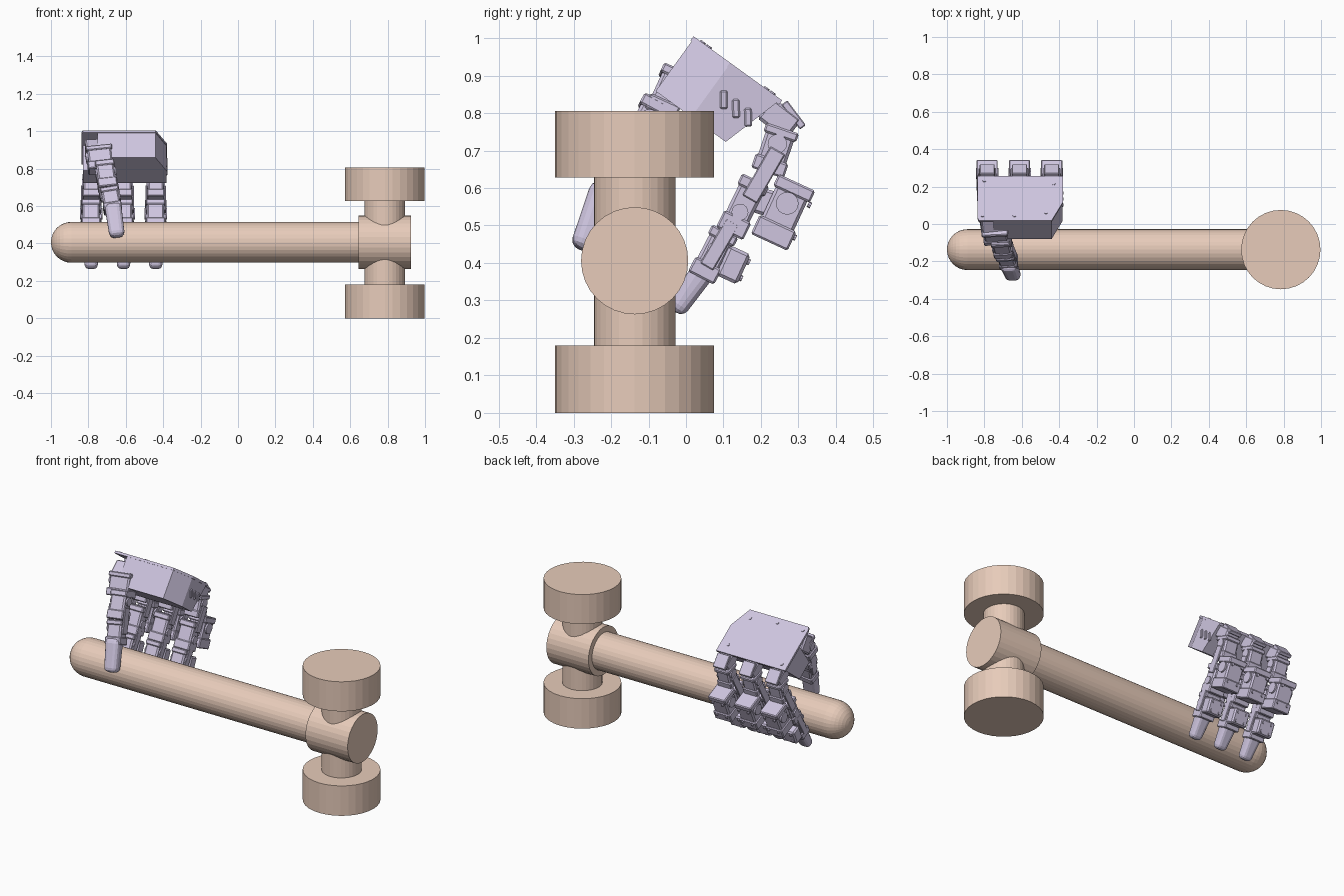
import bpy, bmesh, math
from mathutils import Vector, Matrix

if "Cube" in bpy.data.objects:
    bpy.data.objects.remove(bpy.data.objects["Cube"])


def material(name, rgb):
    m = bpy.data.materials.new(name)
    m.diffuse_color = (*rgb, 1)
    m.use_nodes = True
    m.node_tree.nodes["Principled BSDF"].inputs["Base Color"].default_value = m.diffuse_color
    return m


TAN = material("tan", (0.80, 0.60, 0.49))
LILAC = material("lilac", (0.62, 0.56, 0.74))


def finish(name, bm, mat, matrix=Matrix.Identity(4)):
    bmesh.ops.recalc_face_normals(bm, faces=bm.faces)
    me = bpy.data.meshes.new(name)
    bm.to_mesh(me)
    bm.free()
    me.materials.append(mat)
    ob = bpy.data.objects.new(name, me)
    ob.matrix_world = matrix
    bpy.context.collection.objects.link(ob)
    return ob


def frame(a, b):
    """Matrix at the middle of a-b: local z along it, local x near world x."""
    a, b = Vector(a), Vector(b)
    z = (b - a).normalized()
    x = Vector((1, 0, 0))
    x = (x - z * x.dot(z)).normalized()
    y = z.cross(x)
    m = Matrix((x, y, z)).transposed().to_4x4()
    m.translation = (a + b) / 2
    return m, (b - a).length


def lathe(name, profile, matrix, sides=32, mat=TAN):
    """Spin (radius, height) points about local z."""
    bm = bmesh.new()
    vs = [bm.verts.new((r, 0, h)) for r, h in profile]
    es = [bm.edges.new(p) for p in zip(vs, vs[1:])]
    bmesh.ops.spin(bm, geom=vs + es, cent=(0, 0, 0), axis=(0, 0, 1),
                   angle=math.tau, steps=sides, use_duplicate=False)
    bmesh.ops.remove_doubles(bm, verts=bm.verts, dist=1e-4)
    return finish(name, bm, mat, matrix)


def drum(name, r, z0, z1, matrix, sides=32, mat=TAN):
    return lathe(name, [(0, z0), (r, z0), (r, z1), (0, z1)], matrix, sides, mat)


def block(name, a, b, w, d, bevel=0.008, taper=1.0, seg=1):
    """Bevelled box running from a to b, w wide and d deep."""
    m, length = frame(a, b)
    bm = bmesh.new()
    bmesh.ops.create_cube(bm, size=1)
    for v in bm.verts:
        k = taper if v.co.z > 0 else 1
        v.co = Vector((v.co.x * w * k, v.co.y * d * k, v.co.z * length))
    bmesh.ops.bevel(bm, geom=bm.edges[:], offset=bevel, segments=seg,
                    profile=0.5, affect='EDGES')
    return finish(name, bm, LILAC, m)


def servo(name, a, b, w, d, horn=0.35):
    """Motor housing: waisted body, end caps and a round horn on each side."""
    a, b = Vector(a), Vector(b)
    block(name + "_body", a, b, w * 0.84, d * 0.86)
    block(name + "_cap_a", a, a.lerp(b, 0.2), w * 0.94, d, 0.005)
    block(name + "_cap_b", a.lerp(b, 0.68), b, w * 0.94, d, 0.005)
    m, length = frame(a, b)
    turn = Matrix.Rotation(math.pi / 2, 4, 'Y')
    at = Matrix.Translation((0, 0, length * (horn - 0.5)))
    drum(name + "_horn", d * 0.28, -w / 2, w / 2, m @ at @ turn, 16, LILAC)


def screws(name, a, b, w, d):
    """Four screw heads on the outward face of a block."""
    m, length = frame(a, b)
    turn = Matrix.Rotation(math.pi / 2, 4, 'X')
    for i, (sx, sz) in enumerate(((1, 1), (1, -1), (-1, 1), (-1, -1))):
        at = Matrix.Translation((sx * w * 0.27, -d / 2, sz * length * 0.27))
        drum(f"{name}_{i}", 0.008, -0.003, 0.006, m @ at @ turn, 8, LILAC)


# Mallet: round-ended handle, collar, neck and two drums
CY, CZ, HX = -0.137, 0.406, 0.785
R = 0.109
along_x = Matrix.Translation((0, CY, CZ)) @ Matrix.Rotation(math.pi / 2, 4, 'Y')
cap = [(R * math.sin(t), -1 + R - R * math.cos(t))
       for t in (i * math.pi / 16 for i in range(9))]
lathe("handle", cap + [(R, 0.70), (0, 0.70)], along_x)
drum("collar", 0.143, 0.645, 0.925, along_x)
upright = Matrix.Translation((HX, CY, 0))
drum("neck", R, 0.17, 0.64, upright)
drum("lower_drum", 0.212, 0, 0.18, upright)
drum("upper_drum", 0.212, 0.628, 0.806, upright)

# Palm: local x across, s down the back of the hand, t into the palm
S, T = Vector((0, 0.81, -0.586)), Vector((0, -0.586, -0.81))
palm = Matrix((Vector((1, 0, 0)), S, T)).transposed().to_4x4()
palm.translation = (0, 0.02, 1.005)


def slab(name, outline, t0, t1, slope=False):
    bm = bmesh.new()
    f = bm.faces.new([bm.verts.new((x, s, t0)) for x, s in outline])
    r = bmesh.ops.extrude_face_region(bm, geom=[f])
    for v in (g for g in r["geom"] if isinstance(g, bmesh.types.BMVert)):
        v.co.z = t1
        if slope and v.co.y > 0.25:
            v.co.y -= 0.05
    return finish(name, bm, LILAC, palm)


slab("palm_back_plate", [(-0.83, 0), (-0.44, 0), (-0.38, 0.12), (-0.38, 0.292),
                         (-0.838, 0.292), (-0.838, 0.02)], 0, 0.014)
slab("palm_body", [(-0.75, 0.004), (-0.441, 0.004), (-0.383, 0.122), (-0.383, 0.285),
                   (-0.83, 0.285), (-0.83, 0.12), (-0.75, 0.12)], 0.01, 0.178, True)
for i, (x, s) in enumerate(((-0.81, 0.03), (-0.47, 0.05), (-0.43, 0.24),
                            (-0.80, 0.26), (-0.64, 0.03))):
    drum(f"palm_screw_{i}", 0.009, -0.004, 0.01,
         palm @ Matrix.Translation((x, s, 0)), 10, LILAC)
# Ribs on the side of the palm
for i in range(3):
    p = palm @ Vector((-0.383, 0.15 + i * 0.04, 0.07))
    q = palm @ Vector((-0.383, 0.18 + i * 0.04, 0.11))
    block(f"palm_side_rib_{i}", p, q, 0.012, 0.02, 0.004)

# Three fingers curled behind the handle
for n, x in zip(("index", "middle", "outer"), (-0.785, -0.612, -0.44)):
    P = lambda y, z: (x, y, z)
    block(n + "_knuckle_bracket", P(0.21, 0.815), P(0.288, 0.755), 0.085, 0.07)
    block(n + "_knuckle_lip", P(0.262, 0.828), P(0.312, 0.762), 0.08, 0.02, 0.003)
    servo(n + "_knuckle_motor", P(0.258, 0.76), P(0.217, 0.64), 0.10, 0.092)
    for side in (-1, 1):
        sx = x + side * 0.05
        block(f"{n}_fork_{side}", (sx, 0.245, 0.70), (sx, 0.17, 0.57),
              0.01, 0.045, 0.003)
        block(f"{n}_tip_fork_{side}", (sx - side * 0.004, 0.125, 0.51),
              (sx - side * 0.004, 0.055, 0.39), 0.01, 0.04, 0.003)
    servo(n + "_inner_motor", P(0.186, 0.622), P(0.116, 0.478), 0.108, 0.08, 0.6)
    block(n + "_motor_bridge", P(0.17, 0.575), P(0.25, 0.55), 0.07, 0.07)
    servo(n + "_outer_motor", P(0.296, 0.615), P(0.222, 0.455), 0.12, 0.108)
    screws(n + "_motor_screw", P(0.296, 0.615), P(0.222, 0.455), 0.12, 0.108)
    servo(n + "_end_motor", P(0.105, 0.485), P(0.04, 0.36), 0.10, 0.078, 0.4)
    block(n + "_end_bracket", P(0.145, 0.435), P(0.108, 0.355), 0.10, 0.062)
    screws(n + "_end_screw", P(0.145, 0.435), P(0.108, 0.355), 0.10, 0.062)
    block(n + "_fingertip", P(0.05, 0.385), P(-0.03, 0.27), 0.085, 0.066,
          0.022, 0.8, 3)

# Thumb in front of the handle
A, B = (-0.745, -0.02, 0.91), (-0.73, -0.075, 0.79)
block("thumb_mount", (-0.76, 0.05, 0.92), (-0.75, -0.04, 0.86), 0.12, 0.10)
servo("thumb_base_motor", A, B, 0.15, 0.09)
servo("thumb_lower_motor", (-0.715, -0.075, 0.83), (-0.695, -0.15, 0.69), 0.11, 0.085)
servo("thumb_upper_motor", (-0.69, -0.155, 0.69), (-0.667, -0.21, 0.57), 0.105, 0.08)
for side in (-1, 1):
    block(f"thumb_fork_{side}", (-0.705 + side * 0.05, -0.12, 0.76),
          (-0.68 + side * 0.05, -0.18, 0.63), 0.01, 0.05, 0.003)
block("thumb_tip", (-0.67, -0.215, 0.61), (-0.645, -0.278, 0.435), 0.09, 0.075,
      0.026, 0.9, 3)
